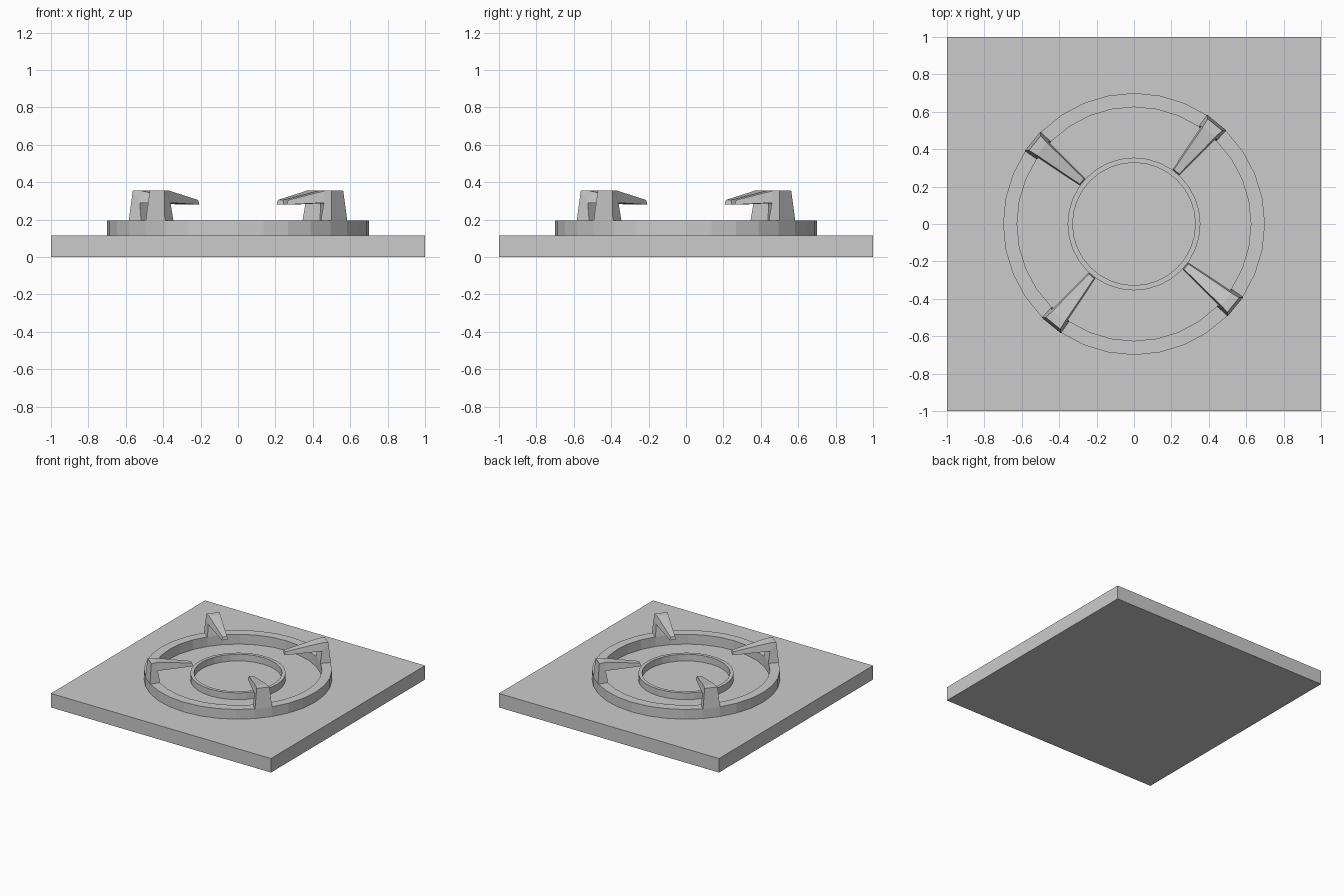
import bpy, bmesh, math
from mathutils import Matrix

cube = bpy.data.objects.get("Cube")
if cube:
    bpy.data.objects.remove(cube, do_unlink=True)

grey = bpy.data.materials.new("plain grey")
grey.use_nodes = True
grey.diffuse_color = (0.6, 0.6, 0.6, 1)
grey.node_tree.nodes["Principled BSDF"].inputs["Base Color"].default_value = (0.6, 0.6, 0.6, 1)

SLAB_TOP = 0.115
RING_TOP = 0.195
SEGMENTS = 32


def finish(bm, name):
    bmesh.ops.recalc_face_normals(bm, faces=bm.faces)
    mesh = bpy.data.meshes.new(name)
    bm.to_mesh(mesh)
    bm.free()
    mesh.materials.append(grey)
    obj = bpy.data.objects.new(name, mesh)
    bpy.context.collection.objects.link(obj)
    return obj


def ring(name, outer, inner, bottom, top):
    """Square-section ring spun around the z axis."""
    bm = bmesh.new()
    section = [(outer, bottom), (outer, top), (inner, top), (inner, bottom)]
    loops = []
    for i in range(SEGMENTS):
        a = math.tau * i / SEGMENTS
        loops.append([bm.verts.new((r * math.cos(a), r * math.sin(a), z)) for r, z in section])
    for i in range(SEGMENTS):
        here, there = loops[i], loops[(i + 1) % SEGMENTS]
        for j in range(4):
            k = (j + 1) % 4
            bm.faces.new((here[j], there[j], there[k], here[k]))
    return finish(bm, name)


def pan_support(name, angle):
    """Bent bracket: tapered leg on the ring and a finger pointing inward."""
    # radius, height, half width around the side outline
    outline = [(0.70, RING_TOP, 0.066), (0.685, 0.355, 0.05), (0.636, 0.355, 0.043),
               (0.36, 0.305, 0.018), (0.355, 0.28, 0.024),
               (0.635, 0.29, 0.052), (0.62, RING_TOP, 0.06)]
    bm = bmesh.new()
    left = [bm.verts.new((r, w, z)) for r, z, w in outline]
    right = [bm.verts.new((r, -w, z)) for r, z, w in outline]
    for side in (left, right):
        for patch in ((0, 1, 5, 6), (1, 2, 5), (2, 3, 4, 5)):
            bm.faces.new([side[i] for i in patch])
    for i in range(len(outline)):
        j = (i + 1) % len(outline)
        bm.faces.new((left[i], left[j], right[j], right[i]))
    bmesh.ops.transform(bm, matrix=Matrix.Rotation(angle, 4, "Z"), verts=bm.verts)
    return finish(bm, name)


# Square base slab
bm = bmesh.new()
bmesh.ops.create_cube(bm, size=1, matrix=Matrix.Translation((0, 0, SLAB_TOP / 2))
                      @ Matrix.Diagonal((2, 2, SLAB_TOP, 1)))
finish(bm, "base_slab")

# Outer and inner rings
ring("outer_ring", 0.70, 0.625, SLAB_TOP, RING_TOP)
ring("burner_ring", 0.355, 0.328, SLAB_TOP, 0.17)

# Four supports, a quarter turn apart
for n, place in enumerate(("back_left", "back_right", "front_right", "front_left")):
    pan_support(place + "_support", math.radians(50.8 + 90 * n))
